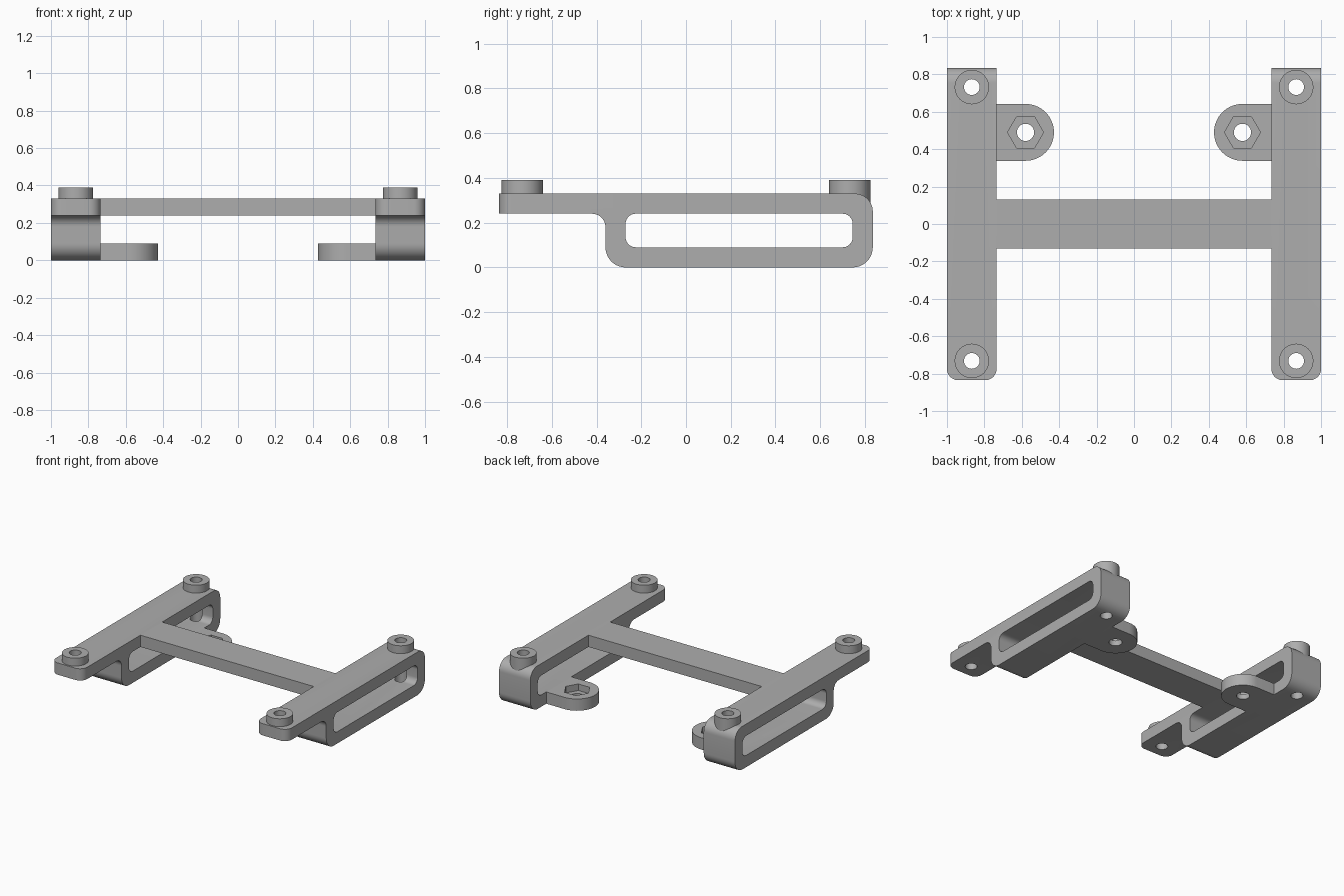
import bpy, bmesh, math
from mathutils import Vector, Matrix

if "Cube" in bpy.data.objects:
    bpy.data.objects.remove(bpy.data.objects["Cube"], do_unlink=True)

GREY = (0.42, 0.42, 0.42, 1)
mat = bpy.data.materials.new("plain grey")
mat.use_nodes = True
mat.diffuse_color = GREY
mat.node_tree.nodes["Principled BSDF"].inputs["Base Color"].default_value = GREY

INNER, OUTER, END = 0.735, 1.0, 0.835      # side frame extents
DECK, TOP, PAD = 0.24, 0.33, 0.39          # plate underside, plate top, boss top
BOSS_X, BOSS_Y = 0.867, 0.732
EAR_X, EAR_Y, EAR_R, EAR_H = 0.58, 0.49, 0.152, 0.09


def rounded(corners, steps=10):
    """Outline of a right-angled polygon given as (a, b, radius)."""
    out = []
    for i, (a, b, r) in enumerate(corners):
        p = Vector((a, b))
        if r == 0:
            out.append(p)
            continue
        u = (Vector(corners[i - 1][:2]) - p).normalized()
        v = (Vector(corners[(i + 1) % len(corners)][:2]) - p).normalized()
        c = p + r * (u + v)
        for k in range(steps + 1):
            t = math.pi / 2 * k / steps
            out.append(c - r * (v * math.cos(t) + u * math.sin(t)))
    return out


def circle(x, y, r, sides=48):
    return [Vector((x + r * math.cos(math.tau * k / sides),
                    y + r * math.sin(math.tau * k / sides))) for k in range(sides)]


def prism(name, outline, lo, hi, axis="Z"):
    """Extrude an outline along Z (outline in XY) or X (outline in YZ)."""
    place = (lambda p: (p.x, p.y, lo)) if axis == "Z" else (lambda p: (lo, p.x, p.y))
    bm = bmesh.new()
    face = bm.faces.new([bm.verts.new(place(p)) for p in outline])
    ext = bmesh.ops.extrude_face_region(bm, geom=[face])
    move = Vector((0, 0, hi - lo)) if axis == "Z" else Vector((hi - lo, 0, 0))
    bmesh.ops.translate(bm, vec=move,
                        verts=[g for g in ext["geom"] if isinstance(g, bmesh.types.BMVert)])
    bmesh.ops.recalc_face_normals(bm, faces=bm.faces)
    mesh = bpy.data.meshes.new(name)
    bm.to_mesh(mesh)
    bm.free()
    mesh.materials.append(mat)
    obj = bpy.data.objects.new(name, mesh)
    bpy.context.collection.objects.link(obj)
    return obj


def activate(obj):
    bpy.ops.object.select_all(action="DESELECT")
    obj.select_set(True)
    bpy.context.view_layer.objects.active = obj


def cut(obj, outline, lo, hi, axis="Z"):
    cutter = prism("cutter", outline, lo, hi, axis)
    cutter.hide_render = True
    mod = obj.modifiers.new("cut", "BOOLEAN")
    mod.operation, mod.solver, mod.object = "DIFFERENCE", "EXACT", cutter
    activate(obj)
    bpy.ops.object.modifier_apply(modifier=mod.name)
    bpy.data.objects.remove(cutter, do_unlink=True)


def smooth(obj):
    activate(obj)
    bpy.ops.object.shade_smooth_by_angle(angle=math.radians(30))


def finish_pair(obj):
    """Smooth the left part and add its right-hand mirror image."""
    smooth(obj)
    twin = obj.copy()
    twin.data = obj.data.copy()
    twin.name = obj.name.replace("left", "right")
    twin.data.transform(Matrix.Scale(-1, 4, (1, 0, 0)))
    twin.data.flip_normals()
    bpy.context.collection.objects.link(twin)


# Side frame: long plate with a slotted box hanging below its rear
frame = prism("left_side_frame", rounded([
    (-END, DECK, 0), (-0.36, DECK, 0.06), (-0.36, 0, 0.09),
    (END, 0, 0.09), (END, TOP, 0.08), (-END, TOP, 0)]), INNER, OUTER, "X")
bm = bmesh.new()
bm.from_mesh(frame.data)
corners = [e for e in bm.edges if all(abs(v.co.y + END) < 1e-4 for v in e.verts)
           and abs(e.verts[0].co.x - e.verts[1].co.x) < 1e-4]
bmesh.ops.bevel(bm, geom=corners, offset=0.06, segments=10, profile=0.5, affect="EDGES")
bm.to_mesh(frame.data)
bm.free()
cut(frame, rounded([(-0.27, EAR_H, 0.045), (0.745, EAR_H, 0.045),
                    (0.745, DECK, 0.045), (-0.27, DECK, 0.045)]), 0.6, 1.1, "X")

# Bosses with bolt holes running down through the frame
for place, y in (("front", -BOSS_Y), ("rear", BOSS_Y)):
    hole = circle(BOSS_X, y, 0.042)
    boss = prism("left_%s_boss" % place, circle(BOSS_X, y, 0.092), 0.26, PAD)
    cut(boss, hole, -0.1, 0.5)
    cut(frame, hole, -0.1, 0.5)
    finish_pair(boss)
finish_pair(frame)

# Mounting ear with a hexagonal nut pocket and a bolt hole
arc = [Vector((EAR_X, EAR_Y)) + EAR_R * Vector((-math.sin(t), math.cos(t)))
       for t in (math.pi * k / 32 for k in range(33))]
ear = prism("left_mounting_ear", [Vector((INNER, EAR_Y + EAR_R))] + arc
            + [Vector((INNER, EAR_Y - EAR_R))], 0, EAR_H)
cut(ear, circle(EAR_X, EAR_Y, 0.096, 6), 0.04, 0.2)
cut(ear, circle(EAR_X, EAR_Y, 0.046), -0.1, 0.2)
finish_pair(ear)

# Crossbar joining the two frames
prism("crossbar", rounded([(-INNER, -0.132, 0), (INNER, -0.132, 0),
                           (INNER, 0.132, 0), (-INNER, 0.132, 0)]), DECK, TOP)
